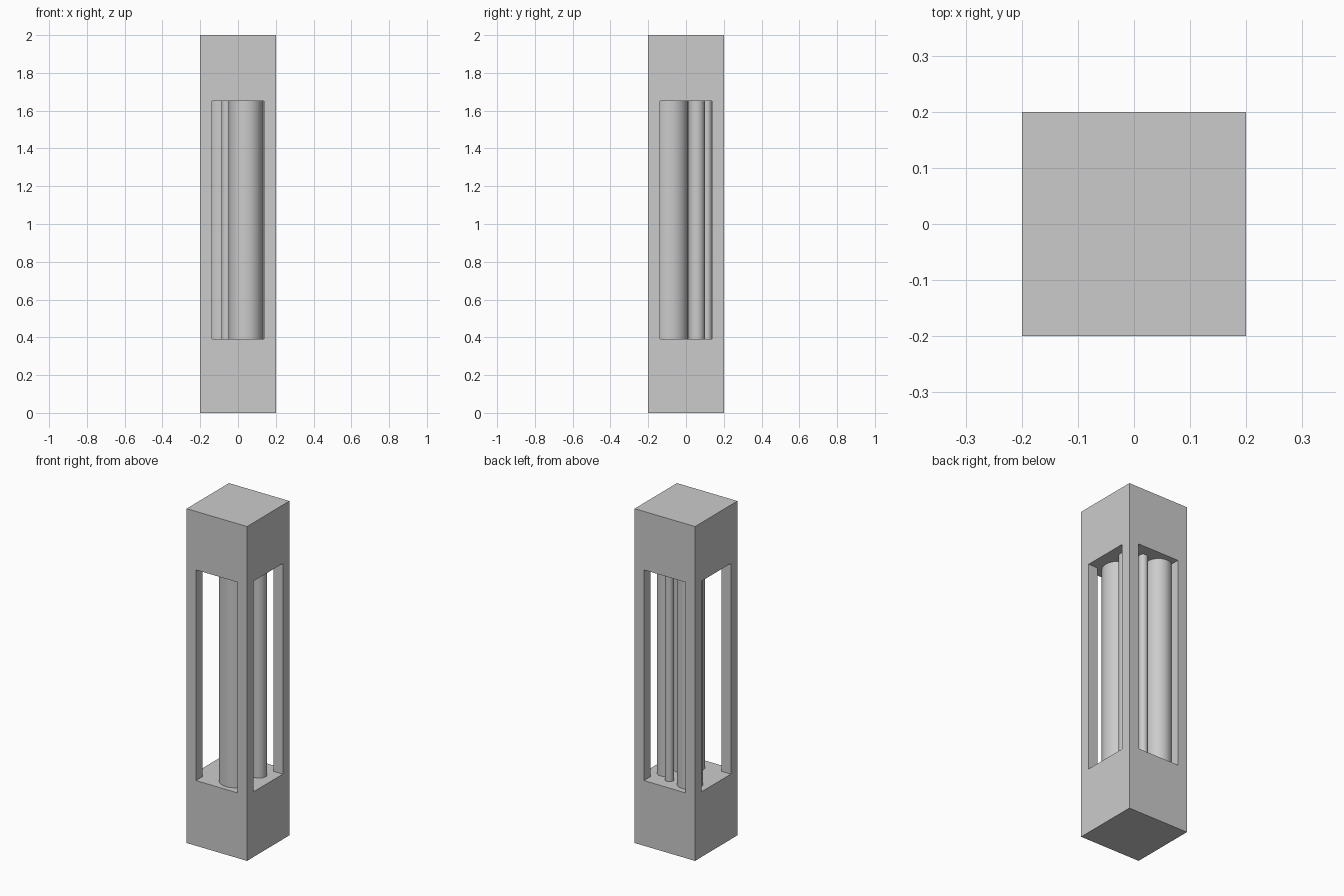
import bpy, math

if "Cube" in bpy.data.objects:
    bpy.data.objects.remove(bpy.data.objects["Cube"])

HALF, OPEN = 0.2, 0.138        # outer half width, window half width
Z0, Z1, TOP = 0.39, 1.65, 2.0  # window bottom, window top, full height


def box(name, sx, sy, z0, z1):
    bpy.ops.mesh.primitive_cube_add(size=1, location=(0, 0, (z0 + z1) / 2))
    ob = bpy.context.object
    ob.name = name
    ob.scale = (sx, sy, z1 - z0)
    bpy.ops.object.transform_apply(location=True, rotation=True, scale=True)
    return ob


def rod(name, x, y, r):
    bpy.ops.mesh.primitive_cylinder_add(vertices=48, radius=r, depth=Z1 - Z0,
                                        location=(x, y, (Z0 + Z1) / 2))
    ob = bpy.context.object
    ob.name = name
    bpy.ops.object.shade_smooth_by_angle(angle=math.radians(30))


# Square column with windows cut through both ways, leaving four corner posts
column = box("column", 2 * HALF, 2 * HALF, 0, TOP)
cutters = [box("window_cutter_x", 1, 2 * OPEN, Z0, Z1),
           box("window_cutter_y", 2 * OPEN, 1, Z0, Z1)]
bpy.context.view_layer.objects.active = column
for cutter in cutters:
    mod = column.modifiers.new("window", 'BOOLEAN')
    mod.operation = 'DIFFERENCE'
    mod.solver = 'EXACT'
    mod.object = cutter
    bpy.ops.object.modifier_apply(modifier=mod.name)
    bpy.data.objects.remove(cutter, do_unlink=True)

# Vertical rods of different thickness inside the column
for name, x, y, r in [("large_rod", 0.04, -0.08, 0.09),
                      ("left_rod", -0.092, 0.094, 0.071),
                      ("right_rod", 0.10, 0.057, 0.043),
                      ("back_rod", 0.03, 0.112, 0.025),
                      ("middle_rod", -0.06, 0.0, 0.028)]:
    rod(name, x, y, r)
